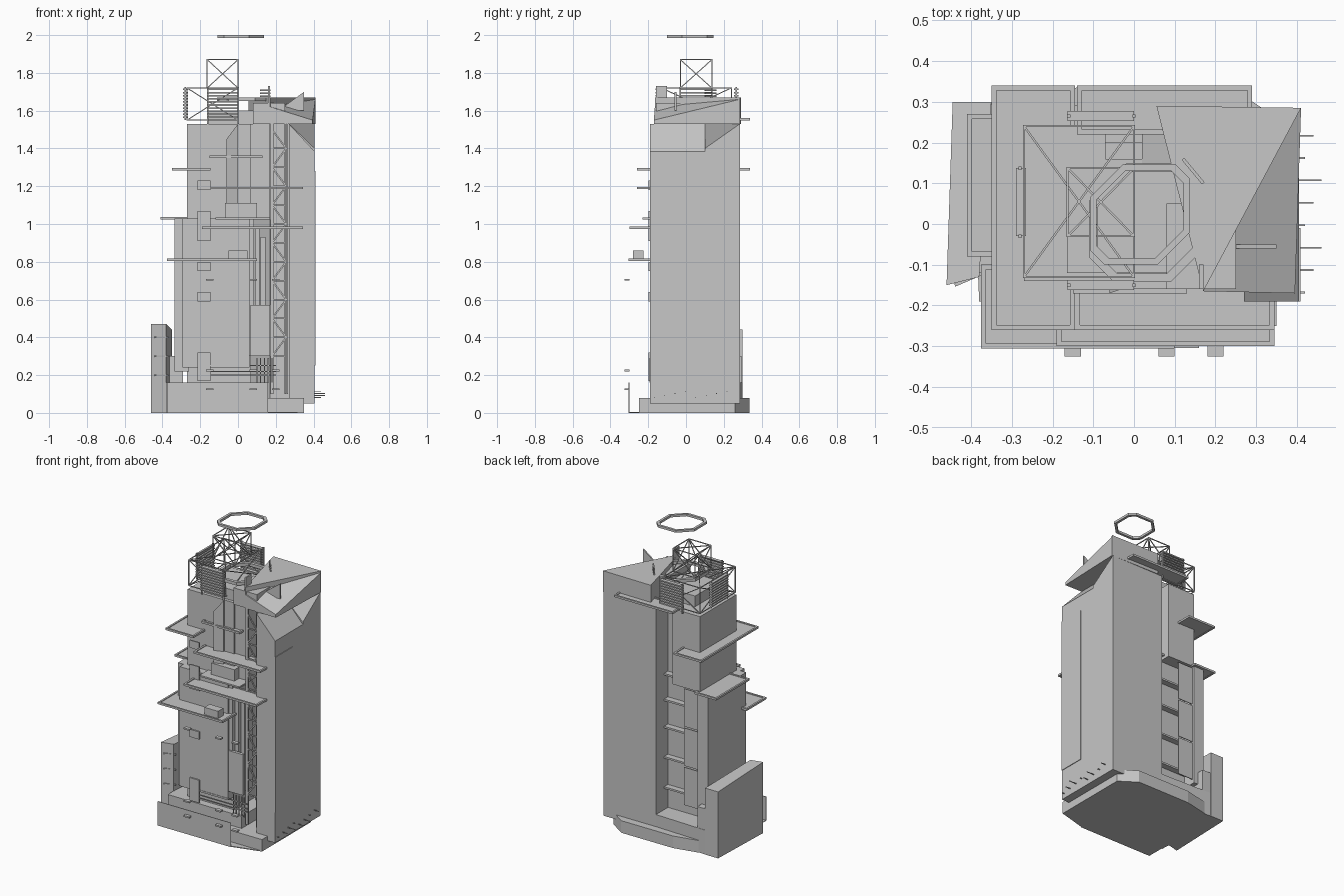
import bpy, bmesh, math
from mathutils import Vector

if "Cube" in bpy.data.objects:
    bpy.data.objects.remove(bpy.data.objects["Cube"], do_unlink=True)

grey = bpy.data.materials.new("concrete grey")
grey.use_nodes = True
TONE = (0.57, 0.57, 0.57, 1)
grey.diffuse_color = TONE
grey.node_tree.nodes["Principled BSDF"].inputs["Base Color"].default_value = TONE


def finish(name, bm):
    bmesh.ops.recalc_face_normals(bm, faces=bm.faces)
    mesh = bpy.data.meshes.new(name)
    bm.to_mesh(mesh)
    bm.free()
    mesh.materials.append(grey)
    obj = bpy.data.objects.new(name, mesh)
    bpy.context.collection.objects.link(obj)
    return obj


def add_box(bm, x, y, z):
    verts = bmesh.ops.create_cube(bm, size=1)["verts"]
    for v in verts:
        v.co = [r[0] + (c + 0.5) * (r[1] - r[0]) for c, r in zip(v.co, (x, y, z))]


def box(name, x, y, z):
    bm = bmesh.new()
    add_box(bm, x, y, z)
    return finish(name, bm)


def prism(name, outline, low, high):
    """Extrude an outline; high may be one height or one per corner."""
    bm = bmesh.new()
    tops = high if isinstance(high, (list, tuple)) else [high] * len(outline)
    bottom = [bm.verts.new((x, y, low)) for x, y in outline]
    top = [bm.verts.new((x, y, h)) for (x, y), h in zip(outline, tops)]
    bm.faces.new(bottom)
    bm.faces.new(top)
    for i in range(len(outline)):
        j = (i + 1) % len(outline)
        bm.faces.new((bottom[i], bottom[j], top[j], top[i]))
    return finish(name, bm)


def bars(name, pairs, width=0.006):
    bm = bmesh.new()
    for a, b in pairs:
        a, b = Vector(a), Vector(b)
        verts = bmesh.ops.create_cube(bm, size=1)["verts"]
        turn = (b - a).to_track_quat("Z", "Y")
        for v in verts:
            v.co = (a + b) / 2 + turn @ Vector((v.co.x * width, v.co.y * width, v.co.z * (b - a).length))
    return finish(name, bm)


def cage(name, x, y, z, width=0.005):
    """Open box frame with crossed sides and top."""
    base = [(x[0], y[0]), (x[1], y[0]), (x[1], y[1]), (x[0], y[1])]
    pairs = []
    for i, p in enumerate(base):
        q = base[(i + 1) % 4]
        pairs += [((*p, z[0]), (*p, z[1])), ((*p, z[0]), (*q, z[0])), ((*p, z[1]), (*q, z[1])),
                  ((*p, z[0]), (*q, z[1])), ((*q, z[0]), (*p, z[1]))]
    pairs += [((*base[0], z[1]), (*base[2], z[1])), ((*base[1], z[1]), (*base[3], z[1]))]
    return bars(name, pairs, width)


def tray(name, x, y, z, rim=0.012):
    """Thin platform with a raised rim."""
    bm = bmesh.new()
    add_box(bm, x, y, (z - 0.004, z + 0.002))
    for e in (x[0], x[1] - rim):
        add_box(bm, (e, e + rim), y, (z - 0.006, z + 0.007))
    for e in (y[0], y[1] - rim):
        add_box(bm, x, (e, e + rim), (z - 0.006, z + 0.007))
    return finish(name, bm)


def octagon(x, y, r, small, big):
    return [(x - r, y - r + small), (x - r + small, y - r), (x + r - big, y - r), (x + r, y - r + big),
            (x + r, y + r - small), (x + r - small, y + r), (x - r + big, y + r), (x - r, y + r - big)]


def ring(name, outer, inner, low, high):
    bm = bmesh.new()
    loops = [[bm.verts.new((*p, z)) for p in line]
             for line, z in ((outer, low), (outer, high), (inner, high), (inner, low))]
    for k in range(4):
        a, b = loops[k], loops[(k + 1) % 4]
        for i in range(len(a)):
            j = (i + 1) % len(a)
            bm.faces.new((a[i], a[j], b[j], b[i]))
    return finish(name, bm)


# Base and podium
prism("base_plinth", [(-0.38, -0.19), (0.16, -0.19), (0.16, 0.28), (-0.4, 0.3)], 0, 0.16)
prism("base_slab", [(-0.18, -0.25), (0.35, -0.25), (0.35, 0.26), (0.24, 0.335), (-0.14, 0.335), (-0.3, 0.3)], 0, 0.08)
prism("base_sheet", [(-0.375, -0.15), (-0.375, -0.3), (0.16, -0.3), (0.345, -0.25), (0.16, -0.18)], 0, 0.005)
box("front_base_wall", (-0.375, 0.16), (-0.304, -0.3), (0, 0.16))
prism("side_podium", [(-0.46, -0.15), (-0.38, -0.13), (-0.35, 0.3), (-0.445, 0.3)], 0, [0.47, 0.47, 0.44, 0.44])
box("podium_back", (-0.4, -0.29), (0.12, 0.295), (0, 0.3))
bars("podium_bracket", [((-0.44, -0.15, z), (-0.37, -0.12, z)) for z in (0.2, 0.3, 0.4)], 0.008)

# Main tower, open on the front left for the truss bay, with a sloped front shoulder
prism("main_tower", [(0.02, 0.15), (0.17, -0.05), (0.27, -0.05), (0.27, -0.19), (0.405, -0.19),
                     (0.405, 0.1), (0.405, 0.285), (0.02, 0.285)], 0.05, 1.38)
prism("tower_shoulder", [(0.27, -0.19), (0.405, -0.19), (0.405, 0.1), (0.27, 0.1)], 1.38, [1.53, 1.385, 1.385, 1.53])
prism("tower_rear_top", [(0.02, 0.15), (0.17, -0.05), (0.27, -0.05), (0.27, 0.1), (0.405, 0.1),
                         (0.405, 0.285), (0.02, 0.285)], 1.38, [1.53, 1.53, 1.53, 1.53, 1.4, 1.53, 1.53])
box("tower_side_panel", (0.405, 0.409), (-0.19, -0.01), (0.25, 1.28))
prism("tower_cap", [(0.055, 0.29), (0.17, -0.165), (0.41, 0.285)], 1.53, 1.67)
prism("tower_cap_slope", [(0.17, -0.165), (0.395, -0.17), (0.41, 0.285)], 1.53, [1.62, 1.55, 1.66])
box("cap_room", (0.08, 0.25), (-0.16, 0.05), (1.53, 1.64))
box("cap_fin", (0.16, 0.17), (-0.16, -0.1), (1.6, 1.73))
prism("cap_peak", [(0.24, -0.06), (0.35, -0.06), (0.35, -0.05), (0.24, -0.05)], 1.6, [1.62, 1.7, 1.7, 1.62])
tray("rear_tray", (-0.14, 0.29), (0.22, 0.34), 1.555)

# Central and left blocks
box("central_core", (-0.27, 0.07), (-0.14, 0.16), (0.16, 1.53))
box("upper_left_block", (-0.27, -0.07), (-0.13, 0.24), (1.03, 1.53))
box("upper_right_block", (0.02, 0.17), (-0.13, 0.1), (1.03, 1.53))
box("lower_left_block", (-0.335, -0.26), (-0.15, 0.25), (0.22, 1.03))
box("lower_front_block", (-0.295, 0.06), (-0.19, -0.1), (0.24, 1.03))
for i in range(3):
    box("front_pilaster", (0.06 + i * 0.03, 0.085 + i * 0.03), (-0.18 + i * 0.02, -0.05), (0.3, 1.03 - i * 0.05))
box("entry_panel", (0.065, 0.17), (-0.19, -0.17), (0.3, 0.57))
box("upper_porch", (-0.07, 0.1), (-0.18, -0.12), (1.03, 1.11))
prism("upper_fin", [(-0.06, -0.17), (0.0, -0.15), (0.0, -0.12), (-0.06, -0.12)], 1.05, [1.45, 1.53, 1.53, 1.45])
for z in (0.3, 0.5, 0.7, 0.88, 1.05):
    box("rear_floor", (-0.26, 0.02), (0.14, 0.2), (z, z + 0.012))
for z in (0.25, 0.51, 0.77):
    box("rear_panel", (-0.27, -0.15), (0.23, 0.235), (z, z + 0.25))

# Projecting platforms
tray("platform_low", (-0.375, 0.1), (-0.305, -0.1), 0.81)
tray("platform_middle", (-0.19, 0.345), (-0.3, -0.15), 0.98)
tray("platform_side", (-0.41, -0.25), (-0.08, 0.27), 1.03)
tray("platform_right", (-0.145, 0.345), (-0.26, -0.1), 1.19)
tray("platform_left", (-0.35, -0.145), (-0.26, 0.34), 1.29)
tray("platform_upper", (-0.15, 0.13), (-0.17, -0.1), 1.355)
box("ledge", (-0.12, 0.17), (-0.23, -0.13), (1.025, 1.035))
box("platform_unit", (-0.05, 0.05), (-0.28, -0.225), (0.81, 0.86))

# Truss in the recess
pairs = [((x, -0.16, 0.1), (x, -0.16, 1.53)) for x in (0.175, 0.185, 0.25, 0.26)]
for i in range(12):
    z, a, b = 0.3 + i * 0.1, 0.18, 0.255
    if i % 2:
        a, b = b, a
    pairs += [((a, -0.16, z), (b, -0.16, z + 0.1)), ((a, -0.16, z), (b, -0.16, z))]
bars("truss", pairs, 0.008)
pairs = [((0.1 + i * 0.02, -0.19, 0.16), (0.1 + i * 0.02, -0.19, 0.29)) for i in range(5)]
pairs += [((-0.17, -0.19, z), (0.2, -0.19, z)) for z in (0.2, 0.22, 0.25)]
bars("entry_railing", pairs, 0.006)

# Facade plates and small brackets
for z, h in ((0.17, 0.15), (0.59, 0.05), (0.75, 0.05), (0.91, 0.16), (1.18, 0.05)):
    box("square_plate", (-0.215, -0.145), (-0.199, -0.19), (z, z + h))
for z in (0.33, 0.49, 0.7, 0.87):
    bm = bmesh.new()
    bm.faces.new([bm.verts.new(p) for p in ((-0.09, -0.196, z + 0.04), (-0.09, -0.196, z), (-0.04, -0.196, z))])
    finish("triangle_plate", bm)
for z in (0.12, 0.22, 0.7):
    for x in (-0.15, 0.08, 0.2):
        box("lamp_bracket", (x - 0.02, x + 0.02), (-0.325, -0.3), (z, z + 0.01))

# Crown: cages, slatted screens and rings
cage("upper_cage", (-0.163, 0), (-0.03, 0.137), (1.72, 1.87))
cage("lower_cage", (-0.27, 0.0), (-0.13, 0.24), (1.55, 1.72))
box("crown_deck", (-0.165, 0.12), (-0.12, 0.14), (1.53, 1.6))
for i in range(10):
    z = 1.56 + i * 0.0165
    for y in (-0.15, 0.265):
        box("screen_slat", (-0.163, 0), (y - 0.012, y + 0.012), (z, z + 0.008))
    box("side_slat", (-0.29, -0.265), (-0.03, 0.137), (z, z + 0.008))
    bars("corner_slat", [((0.12, 0.16, z), (0.17, 0.1, z))], 0.008)
posts = [((x, y, 1.53), (x, y, 1.725)) for x in (-0.16, 0) for y in (-0.15, 0.265)]
posts += [((-0.28, y, 1.55), (-0.28, y, 1.725)) for y in (-0.03, 0.137)]
bars("screen_posts", posts, 0.008)
ring("crown_ring", octagon(0.035, 0.003, 0.145, 0.06, 0.09), octagon(0.035, 0.003, 0.125, 0.05, 0.08), 1.65, 1.67)
ring("floating_ring", octagon(0.015, 0.023, 0.123, 0.035, 0.08), octagon(0.015, 0.023, 0.107, 0.03, 0.07), 1.985, 2.0)

# Loose rods along the ground edge
for i in range(8):
    y = -0.17 + i * 0.055
    box("edge_rod", (0.4, 0.42 + 0.02 * (i % 3)), (y, y + 0.004), (0.08 + 0.01 * (i % 4), 0.084 + 0.01 * (i % 4)))
